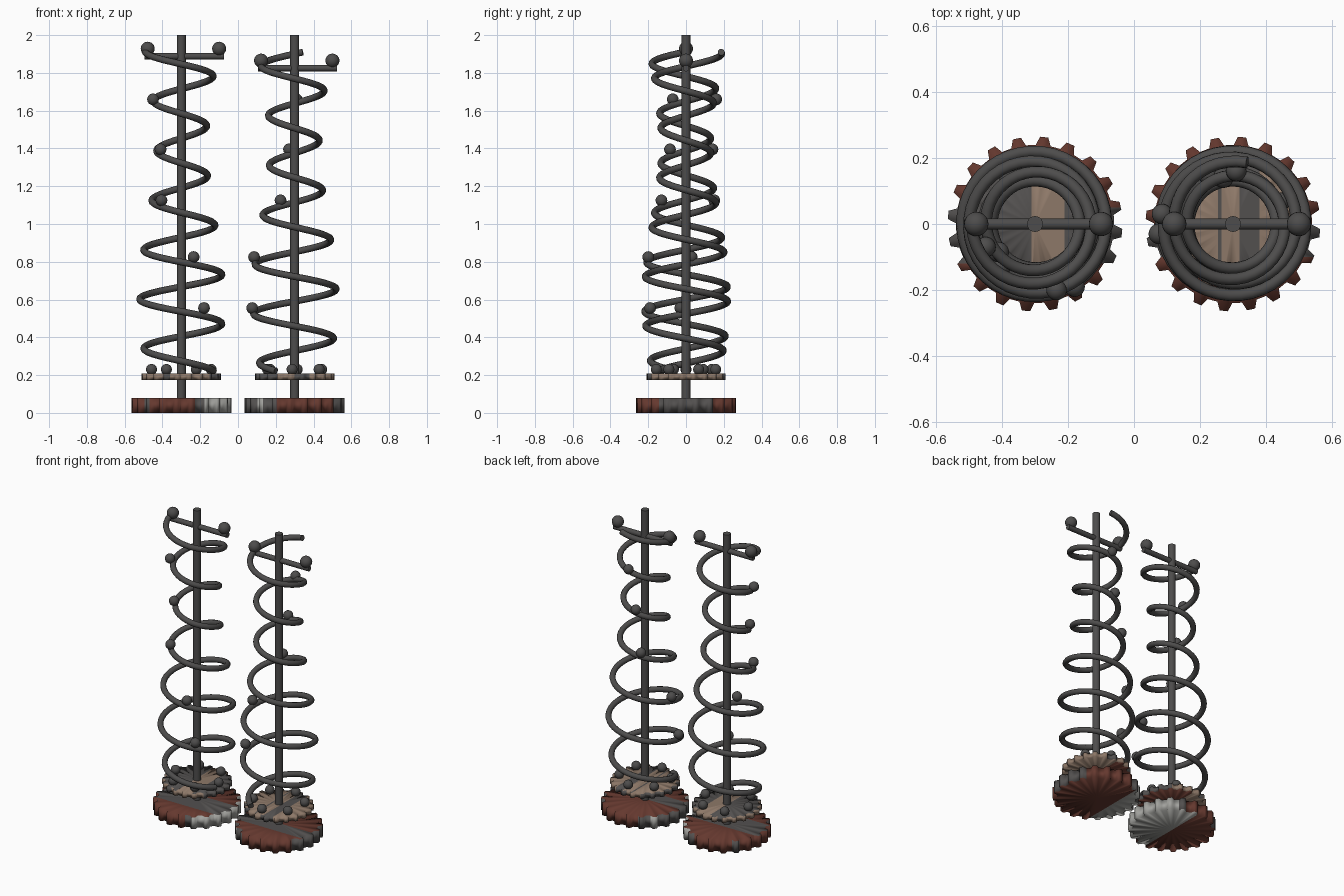
import bpy, bmesh, math
from mathutils import Vector

if "Cube" in bpy.data.objects:
    bpy.data.objects.remove(bpy.data.objects["Cube"])


def material(name, rgb):
    m = bpy.data.materials.new(name)
    m.use_nodes = True
    m.diffuse_color = (*rgb, 1)
    bsdf = m.node_tree.nodes["Principled BSDF"]
    bsdf.inputs["Base Color"].default_value = (*rgb, 1)
    bsdf.inputs["Roughness"].default_value = 0.7
    return m


STEEL = material("dark steel", (0.075, 0.073, 0.072))
GREY = material("worn grey", (0.085, 0.08, 0.078))
RUST = material("rust red", (0.13, 0.04, 0.028))
TAN = material("tan brown", (0.27, 0.19, 0.14))
PALE = material("pale metal", (0.36, 0.36, 0.34))
PAINTS = [GREY, RUST, TAN, PALE]
G, R, T, P = range(4)


def finish(obj, mat, angle=None):
    obj.data.materials.append(mat)
    bpy.ops.object.select_all(action='DESELECT')
    obj.select_set(True)
    bpy.context.view_layer.objects.active = obj
    if angle:
        bpy.ops.object.shade_smooth_by_angle(angle=math.radians(angle))
    else:
        bpy.ops.object.shade_smooth()
    return obj


def rod(name, start, end, radius):
    a, b = Vector(start), Vector(end)
    bpy.ops.mesh.primitive_cylinder_add(vertices=20, radius=radius, depth=(b - a).length,
                                        location=(a + b) / 2)
    obj = bpy.context.object
    obj.name = name
    obj.rotation_euler = (b - a).to_track_quat('Z', 'Y').to_euler()
    return finish(obj, STEEL, 40)


def ball(name, x, y, z, radius):
    bpy.ops.mesh.primitive_uv_sphere_add(segments=20, ring_count=12, radius=radius, location=(x, y, z))
    bpy.context.object.name = name
    return finish(bpy.context.object, STEEL)


# Spring that bulges low down and narrows towards the top
def spring(name, cx, phase_z):
    curve = bpy.data.curves.new(name, 'CURVE')
    curve.dimensions = '3D'
    curve.bevel_depth = 0.018
    curve.bevel_resolution = 3
    curve.use_fill_caps = True
    line = curve.splines.new('POLY')
    count = 260
    line.points.add(count - 1)
    for i, point in enumerate(line.points):
        z = 0.222 + 1.688 * i / (count - 1)
        a = math.pi - math.tau * (z - phase_z) / 0.262
        r = 0.176 + 0.045 * math.sin(math.tau * (z - 0.2) / 1.62)
        point.co = (cx + r * math.cos(a), r * math.sin(a), z, 1)
    obj = bpy.data.objects.new(name, curve)
    bpy.context.collection.objects.link(obj)
    bpy.ops.object.select_all(action='DESELECT')
    obj.select_set(True)
    bpy.context.view_layer.objects.active = obj
    bpy.ops.object.convert(target='MESH')
    finish(bpy.context.object, STEEL, 60)


# Toothed wheel; each rule is (axis, cut positions, paint of every band)
def gear(name, cx, outer, root, z0, z1, top, side, bottom):
    bm = bmesh.new()
    ring = []
    teeth = 20
    for i in range(teeth):
        middle = math.radians(12) + math.tau * i / teeth
        for offset, r in ((-0.3, root), (-0.15, outer), (0.15, outer), (0.3, root)):
            a = middle + offset * math.tau / teeth
            ring.append((r * math.cos(a), r * math.sin(a)))
    low, high = [[bm.verts.new((x, y, z)) for x, y in ring] for z in (z0, z1)]
    hub_low, hub_high = bm.verts.new((0, 0, z0)), bm.verts.new((0, 0, z1))
    for i in range(len(ring)):
        j = (i + 1) % len(ring)
        bm.faces.new((low[i], low[j], high[j], high[i]))
        bm.faces.new((high[i], high[j], hub_high))
        bm.faces.new((low[j], low[i], hub_low))
    bm.normal_update()

    for direction, (axis, cuts, _) in ((1, top), (-1, bottom)):
        for cut in cuts:
            faces = [f for f in bm.faces if f.normal.z * direction > 0.5]
            edges = {e for f in faces for e in f.edges}
            verts = {v for f in faces for v in f.verts}
            normal = Vector((0, 0, 0))
            normal[axis] = 1
            bmesh.ops.bisect_plane(bm, geom=faces + list(edges) + list(verts),
                                   plane_co=normal * cut, plane_no=normal, dist=1e-5)
            bm.normal_update()
    for f in bm.faces:
        axis, cuts, paints = top if f.normal.z > 0.5 else bottom if f.normal.z < -0.5 else side
        f.material_index = paints[sum(f.calc_center_median()[axis] > c for c in cuts)]
    mesh = bpy.data.meshes.new(name)
    bm.to_mesh(mesh)
    bm.free()
    obj = bpy.data.objects.new(name, mesh)
    bpy.context.collection.objects.link(obj)
    obj.location.x = cx
    for paint in PAINTS[:-1]:
        mesh.materials.append(paint)
    finish(obj, PAINTS[-1])


X, Y = 0, 1
LEVELS = (1.66, 1.395, 1.125, 0.825, 0.555)
TOWERS = {
    "right": dict(
        cx=-0.3, phase=1.912, bar=1.888, turn=0,
        beads=((-0.15, -0.07), (-0.11, -0.085), (-0.105, -0.13), (0.065, -0.2), (0.12, -0.19)),
        base=((Y, (-0.12, 0.05), (R, G, R)), (X, (-0.2, -0.17, 0.08, 0.12), (R, G, R, G, P)),
              (X, (0,), (R, P))),
        plate=((X, (-0.01, 0.09), (G, T, G)), (X, (-0.1, -0.06, 0.14), (T, G, T, G)), (X, (0,), (T, R)))),
    "left": dict(
        cx=0.3, phase=1.835, bar=1.825, turn=25,
        beads=((0.01, 0.16), (-0.03, 0.14), (-0.075, 0.15), (-0.215, 0.03), (-0.225, -0.03)),
        base=((Y, (-0.1, 0), (R, G, R)), (X, (-0.2, -0.16, -0.1, 0.2), (G, P, G, R, G)),
              (X, (-0.12,), (P, R))),
        plate=((X, (-0.045, -0.035, 0.02, 0.08), (T, G, T, G, T)),
               (X, (-0.1, 0.0, 0.08), (G, T, G, T)), (X, (0,), (R, T)))),
}

for side, t in TOWERS.items():
    cx = t["cx"]
    gear(f"{side}_base_gear", cx, 0.265, 0.24, 0, 0.078, *t["base"])
    gear(f"{side}_upper_gear", cx, 0.21, 0.19, 0.175, 0.208, *t["plate"])
    rod(f"{side}_post", (cx, 0, 0.01), (cx, 0, 2), 0.024)
    spring(f"{side}_spring", cx, t["phase"])
    # Crossbar with a ball at each end
    rod(f"{side}_crossbar", (cx - 0.2 + 0.005, 0, t["bar"]), (cx + 0.225, 0, t["bar"]), 0.017)
    for end, dx in (("outer", -0.178), ("inner", 0.2)):
        ball(f"{side}_crossbar_{end}_ball", cx + dx, 0, t["bar"] + 0.04, 0.037)
    # Beads resting on the coils
    for i, ((x, y), z) in enumerate(zip(t["beads"], LEVELS)):
        ball(f"{side}_coil_bead_{i + 1}", cx + x, y, z, 0.031)
    # Ring of beads on the upper gear
    for i in range(6):
        a = math.radians(t["turn"] + 60 * i)
        ball(f"{side}_plate_bead_{i + 1}", cx + 0.158 * math.cos(a), 0.158 * math.sin(a), 0.23, 0.029)
